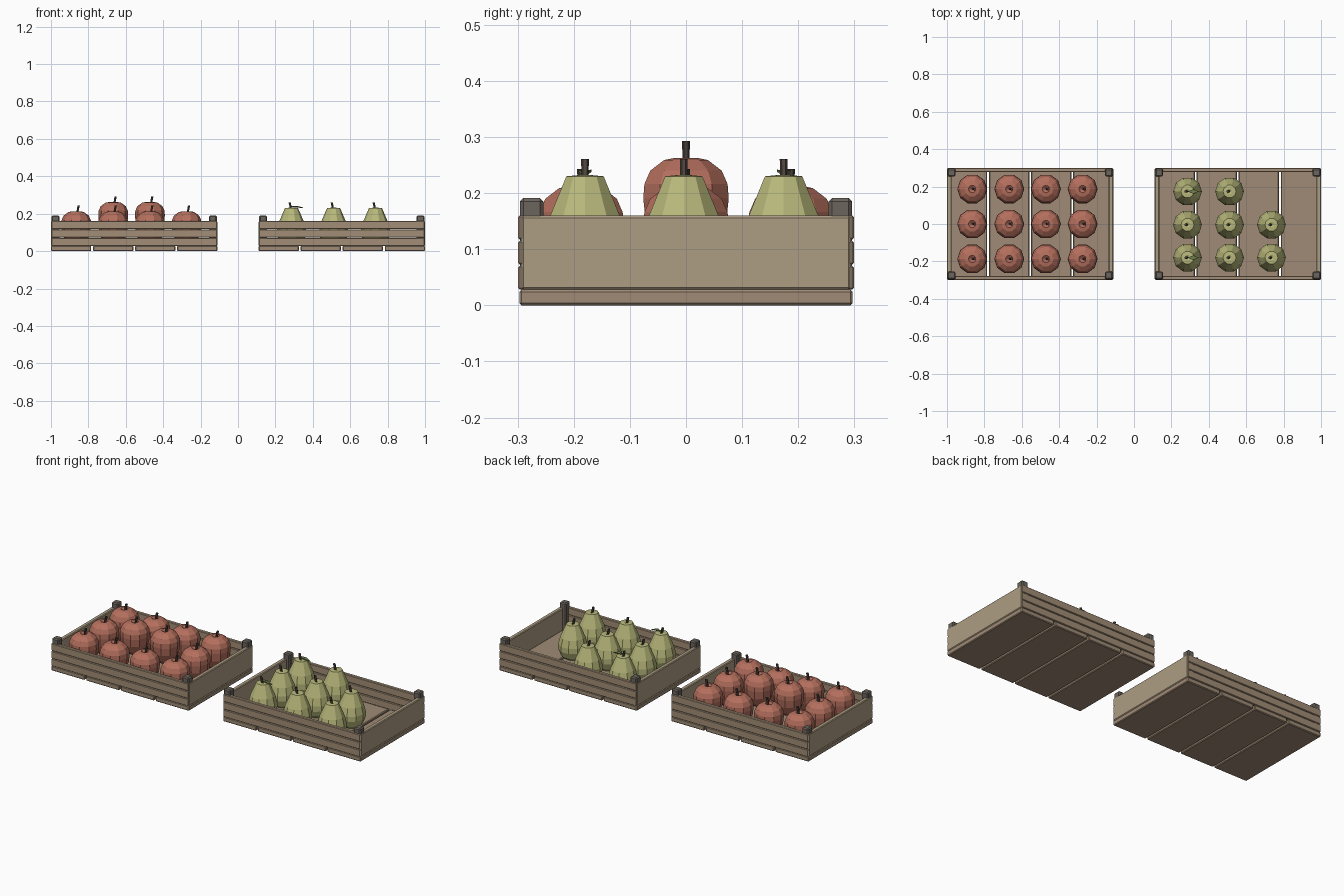
import bpy, bmesh
from math import cos, sin, pi
from mathutils import Matrix, Vector

if "Cube" in bpy.data.objects:
    bpy.data.objects.remove(bpy.data.objects["Cube"])


def material(name, rgb):
    m = bpy.data.materials.new(name)
    m.diffuse_color = (*rgb, 1)
    m.use_nodes = True
    m.node_tree.nodes["Principled BSDF"].inputs["Base Color"].default_value = m.diffuse_color
    return m


SIDE = material("side_wood", (0.36, 0.27, 0.18))
END = material("end_wood", (0.42, 0.34, 0.23))
FLOOR = material("floor_wood", (0.35, 0.26, 0.18))
POST = material("post_wood", (0.15, 0.13, 0.11))
APPLE = material("apple_red", (0.46, 0.16, 0.11))
PEAR = material("pear_green", (0.48, 0.48, 0.20))
STEM = material("stem_brown", (0.08, 0.06, 0.05))
LEAF = material("leaf_green", (0.16, 0.22, 0.07))


def finish(name, bm, mat):
    bmesh.ops.recalc_face_normals(bm, faces=bm.faces[:])
    mesh = bpy.data.meshes.new(name)
    bm.to_mesh(mesh)
    bm.free()
    mesh.materials.append(mat)
    ob = bpy.data.objects.new(name, mesh)
    bpy.context.collection.objects.link(ob)
    return ob


def box(name, lo, hi, mat, bevel=0.004):
    lo, hi = Vector(lo), Vector(hi)
    bm = bmesh.new()
    bmesh.ops.create_cube(bm, size=1, matrix=Matrix.Translation((lo + hi) / 2)
                          @ Matrix.Diagonal((*(hi - lo), 1)))
    bmesh.ops.bevel(bm, geom=bm.edges[:], offset=bevel, segments=1, affect='EDGES')
    return finish(name, bm, mat)


def lathe(name, profile, loc, mat, n=10):
    # profile starts and ends on the axis
    bm = bmesh.new()
    first = bm.verts.new((0, 0, profile[0][1]))
    last = bm.verts.new((0, 0, profile[-1][1]))
    rings = [[bm.verts.new((r * cos(2 * pi * i / n), r * sin(2 * pi * i / n), z))
              for i in range(n)] for r, z in profile[1:-1]]
    for i in range(n):
        j = (i + 1) % n
        bm.faces.new((first, rings[0][j], rings[0][i]))
        bm.faces.new((last, rings[-1][i], rings[-1][j]))
        for a, b in zip(rings, rings[1:]):
            bm.faces.new((a[i], a[j], b[j], b[i]))
    ob = finish(name, bm, mat)
    ob.location = loc
    return ob


def stem(name, x, y, z0, z1, lean):
    bm = bmesh.new()
    bmesh.ops.create_cone(bm, cap_ends=True, segments=6, radius1=0.006,
                          radius2=0.007, depth=z1 - z0)
    for v in bm.verts:
        if v.co.z > 0:
            v.co.x += lean
    finish(name, bm, STEM).location = (x, y, (z0 + z1) / 2)


def crate(name, cx):
    hx, hy = 0.445, 0.297
    # floor boards
    pitch = (2 * hx + 0.01) / 4
    for i in range(4):
        x = cx - hx + i * pitch
        box(f"{name}_floor_board", (x, -hy, 0), (x + pitch - 0.01, hy, 0.028), FLOOR)
    for s in (-1, 1):
        # long side slats
        for k in range(3):
            z = 0.028 + k * 0.0447
            box(f"{name}_side_slat", (cx - hx + 0.002, min(s * 0.278, s * 0.299), z),
                (cx + hx - 0.002, max(s * 0.278, s * 0.299), z + 0.0427), SIDE, 0.003)
        # end panel
        a, b = cx + s * hx, cx + s * (hx - 0.025)
        box(f"{name}_end_panel", (min(a, b), -0.294, 0.028),
            (max(a, b), 0.294, 0.16), END)
        # corner posts
        for t in (-1, 1):
            px, py = cx + s * (hx - 0.024), t * 0.275
            box(f"{name}_corner_post", (px - 0.021, py - 0.021, 0.026),
                (px + 0.021, py + 0.021, 0.191), POST, 0.006)


crate("apple_crate", -0.555)
crate("pear_crate", 0.555)

# apples, with the two middle ones stacked higher
apple_profile = [(0, 0.036), (0.03, 0.029), (0.058, 0.055), (0.075, 0.095), (0.08, 0.14),
                 (0.078, 0.166), (0.067, 0.19), (0.041, 0.209), (0.02, 0.213), (0, 0.198)]
for i, x in enumerate((-0.865, -0.667, -0.471, -0.275)):
    for y in (-0.187, 0, 0.187):
        up = 0.05 if y == 0 and i in (1, 2) else 0
        lathe("apple", apple_profile, (x, y, up), APPLE)
        stem("apple_stem", x + 0.004, y, 0.195 + up, 0.243 + up, 0.009)

# pears, one corner left empty
pear_profile = [(0, 0.034), (0.035, 0.029), (0.064, 0.05), (0.077, 0.085), (0.077, 0.115),
                (0.066, 0.158), (0.035, 0.23), (0.014, 0.232), (0, 0.225)]
for i, x in enumerate((0.286, 0.511, 0.735)):
    for j, y in enumerate((-0.18, -0.004, 0.174)):
        if (i, j) == (2, 2):
            continue
        lathe("pear", pear_profile, (x, y, 0), PEAR)
        stem("pear_stem", x - 0.002, y, 0.222, 0.261, -0.008)
        # leaf on the corner pears
        if i == 0 and j != 1:
            bm = bmesh.new()
            top = [(0, 0, 0.236), (0.03, -0.012, 0.238), (0.062, 0, 0.23), (0.03, 0.012, 0.238)]
            f = bm.faces.new([bm.verts.new(p) for p in top])
            ext = bmesh.ops.extrude_face_region(bm, geom=[f])
            bmesh.ops.translate(bm, vec=(0, 0, 0.004),
                                verts=[g for g in ext["geom"] if isinstance(g, bmesh.types.BMVert)])
            finish("pear_leaf", bm, LEAF).location = (x, y, 0)
